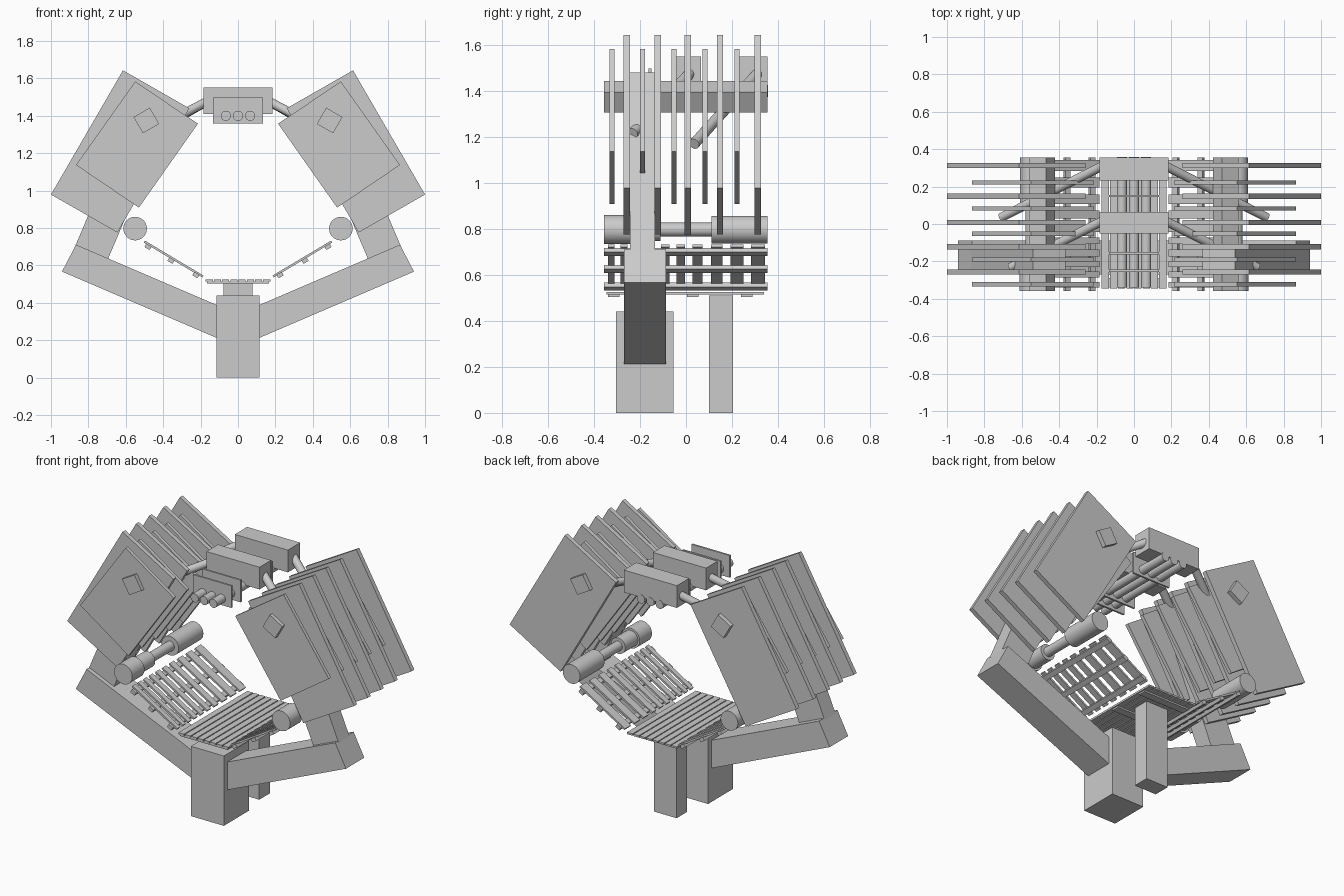
import bpy, bmesh, math
from mathutils import Vector

if "Cube" in bpy.data.objects:
    bpy.data.objects.remove(bpy.data.objects["Cube"])


def prism(name, pts, y0, y1):
    """Extrude a front-view (x, z) outline from y0 to y1."""
    bm = bmesh.new()
    face = bm.faces.new([bm.verts.new((x, y0, z)) for x, z in pts])
    ext = bmesh.ops.extrude_face_region(bm, geom=[face])["geom"]
    bmesh.ops.translate(bm, vec=(0, y1 - y0, 0),
                        verts=[v for v in ext if isinstance(v, bmesh.types.BMVert)])
    bmesh.ops.recalc_face_normals(bm, faces=bm.faces)
    me = bpy.data.meshes.new(name)
    bm.to_mesh(me)
    bm.free()
    ob = bpy.data.objects.new(name, me)
    bpy.context.collection.objects.link(ob)
    return ob


def box(name, x0, x1, y0, y1, z0, z1):
    return prism(name, [(x0, z0), (x1, z0), (x1, z1), (x0, z1)], y0, y1)


def tilted(name, c, w, h, deg, y0, y1):
    """Rectangle w x h turned by deg in the front view, extruded along y."""
    a = math.radians(deg)
    ca, sa = math.cos(a), math.sin(a)
    pts = [(c[0] + u * w / 2 * ca - v * h / 2 * sa, c[1] + u * w / 2 * sa + v * h / 2 * ca)
           for u, v in ((-1, -1), (1, -1), (1, 1), (-1, 1))]
    return prism(name, pts, y0, y1)


def rod(name, p, q, r):
    p, q = Vector(p), Vector(q)
    d = q - p
    bpy.ops.mesh.primitive_cylinder_add(vertices=32, radius=r, depth=d.length, location=(p + q) / 2)
    ob = bpy.context.object
    ob.name = name
    ob.rotation_euler = d.to_track_quat('Z', 'Y').to_euler()
    bpy.ops.object.shade_smooth_by_angle()


# Posts
box("front_post", -0.115, 0.115, -0.305, -0.055, 0, 0.44)
box("rear_post", -0.078, 0.078, 0.10, 0.205, 0, 0.51)

# Centre bed: lengthwise slats on cross rails
for i in range(8):
    x = -0.154 + i * 0.044
    box("bed_slat", x - 0.019, x + 0.019, -0.345, 0.34, 0.514, 0.526)
for y in (-0.315, 0.03, 0.265):
    box("bed_cross_rail", -0.165, 0.165, y - 0.025, y + 0.025, 0.504, 0.514)

# Top housings, clamp plates and pipes
for y0, y1 in ((-0.05, 0.065), (0.232, 0.355)):
    box("top_housing", -0.185, 0.185, y0, y1, 1.41, 1.55)
for y in (-0.25, -0.157, 0.15):
    box("pipe_plate", -0.133, 0.133, y - 0.006, y + 0.006, 1.358, 1.497)
for x in (-0.065, 0, 0.065):
    rod("pipe", (x, -0.34, 1.40), (x, 0.357, 1.40), 0.027)

big_y = (-0.257, -0.122, 0.008, 0.148, 0.313)
small_y = (-0.322, -0.19, -0.052, 0.083, 0.222)
rack = ((0.313, .06), (0.222, .055), (0.133, .05), (0.05, .042), (-0.023, .038),
        (-0.09, .036), (-0.155, .035), (-0.215, .032), (-0.27, .03), (-0.325, .03))

for s in (-1, 1):
    def m(pts):
        return [(s * x, z) for x, z in pts]

    # Bent arm
    prism("lower_arm", m([(0.866, 0.711), (0.941, 0.567), (0.05, 0.185), (0.05, 0.361)]), -0.27, -0.087)
    prism("upper_arm", m([(0.872, 0.70), (0.54, 1.48), (0.366, 1.406), (0.697, 0.63)]), -0.243, -0.135)

    # Alternating large and small panels on a square bar
    for y in big_y:
        prism("large_panel", m([(0.615, 1.643), (1.0, 0.979), (0.645, 0.776), (0.26, 1.44)]),
              y - 0.014, y + 0.014)
    for y in small_y:
        prism("small_panel", m([(0.55, 1.583), (0.866, 1.137), (0.53, 0.909), (0.214, 1.358)]),
              y - 0.011, y + 0.011)
    tilted("panel_bar", (s * 0.49, 1.375), 0.1, 0.1, -s * 30, -0.357, 0.355)

    # Diagonal struts from housings into the panels
    rod("strut", (s * 0.16, 0.02, 1.48), (s * 0.66, -0.232, 1.215), 0.024)
    rod("strut", (s * 0.16, 0.315, 1.48), (s * 0.71, 0.035, 1.17), 0.024)

    # Stepped roller
    for a, b, r in ((-0.357, -0.235, 0.063), (-0.235, -0.11, 0.05), (-0.11, 0.11, 0.03), (0.11, 0.355, 0.06)):
        rod("roller", (s * 0.55, a, 0.797), (s * 0.55, b, 0.797), r)

    # Sloped slat rack
    for y, w in rack:
        tilted("rack_slat", (s * 0.344, 0.634), 0.364, 0.012, s * 30.8, y - w / 2, y + w / 2)
    for x, z in ((0.481, 0.700), (0.358, 0.626), (0.225, 0.549)):
        tilted("rack_rail", (s * x, z), 0.032, 0.022, s * 30.8, -0.357, 0.355)
